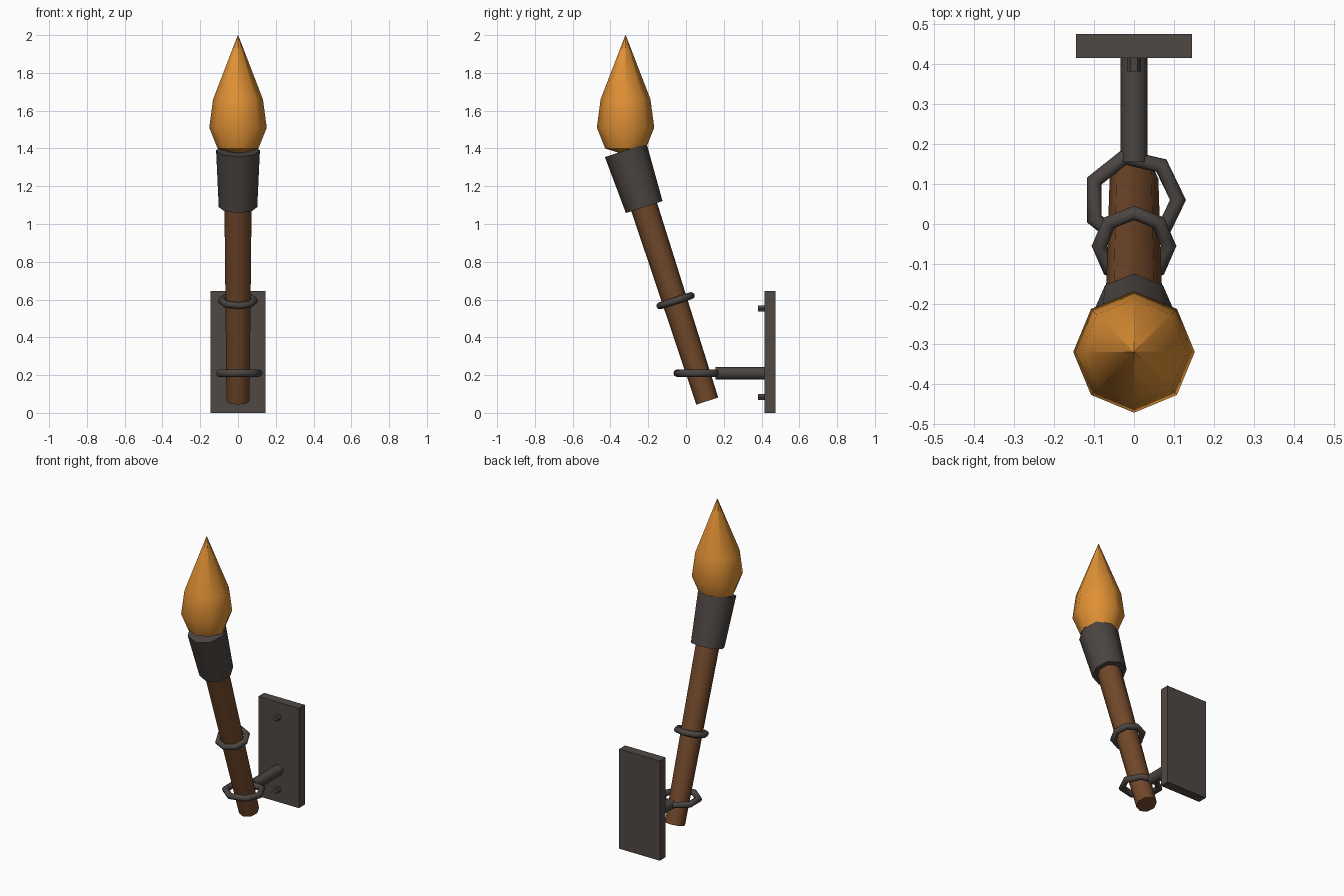
import bpy, math
from math import sin, cos, pi, radians
from mathutils import Matrix, Vector

if "Cube" in bpy.data.objects:
    bpy.data.objects.remove(bpy.data.objects["Cube"])

def mat(name, c):
    m = bpy.data.materials.new(name)
    m.diffuse_color = (*c, 1)
    m.use_nodes = True
    m.node_tree.nodes["Principled BSDF"].inputs["Base Color"].default_value = m.diffuse_color
    return m

IRON = mat("dark iron", (0.070, 0.059, 0.053))
PLATE = mat("plate iron", (0.080, 0.066, 0.056))
WOOD = mat("brown wood", (0.165, 0.065, 0.023))
FIRE = mat("flame orange", (0.74, 0.28, 0.035))

def make(name, verts, faces, material, matrix=Matrix(), smooth=True):
    me = bpy.data.meshes.new(name)
    me.from_pydata([matrix @ Vector(v) for v in verts], [], faces)
    me.materials.append(material)
    ob = bpy.data.objects.new(name, me)
    bpy.context.collection.objects.link(ob)
    bpy.ops.object.select_all(action='DESELECT')
    ob.select_set(True)
    bpy.context.view_layer.objects.active = ob
    if smooth:
        bpy.ops.object.shade_smooth_by_angle(angle=radians(50))
    return ob

def lathe(name, profile, sides, material, matrix=Matrix()):
    """Closed revolve of (radius, height) rings, capped at both ends."""
    v = [(r * cos(2*pi*i/sides), r * sin(2*pi*i/sides), z)
         for r, z in profile for i in range(sides)]
    f = [(k*sides + i, k*sides + (i+1) % sides,
          (k+1)*sides + (i+1) % sides, (k+1)*sides + i)
         for k in range(len(profile)-1) for i in range(sides)]
    n = len(profile) - 1
    f += [tuple(reversed(range(sides))), tuple(range(n*sides, (n+1)*sides))]
    return make(name, v, f, material, matrix)

def ring(name, major, minor, seg, sides, material, matrix):
    v = [((major + minor*cos(2*pi*j/sides)) * cos(2*pi*i/seg),
          (major + minor*cos(2*pi*j/sides)) * sin(2*pi*i/seg),
          minor * sin(2*pi*j/sides)) for i in range(seg) for j in range(sides)]
    f = [(i*sides + j, ((i+1) % seg)*sides + j,
          ((i+1) % seg)*sides + (j+1) % sides, i*sides + (j+1) % sides)
         for i in range(seg) for j in range(sides)]
    return make(name, v, f, material, matrix)

# Tilted frame running along the torch axis from the handle's lower end
LEAN = Matrix.Rotation(radians(18), 4, 'X')
AXIS = Matrix.Translation((0, 0.1125, 0.0625)) @ LEAN

# Wooden handle and iron cup
lathe("handle", [(0.061, 0), (0.073, 1.2)], 8, WOOD, AXIS)
lathe("cup", [(0.102, 1.08), (0.116, 1.396)], 8, IRON, AXIS)

# Upright flame
lathe("flame", [(0.03, 1.375), (0.108, 1.40), (0.152, 1.51), (0.132, 1.66), (0.001, 2.0)],
      8, FIRE, Matrix.Translation((0, -0.32, 0)))

# Band round the handle and level holding ring
ring("handle_band", 0.087, 0.019, 8, 8, IRON, Matrix.Translation((0, -0.055, 0.594)) @ LEAN)
ring("holder_ring", 0.110, 0.020, 7, 8, IRON, Matrix.Translation((0, 0.06, 0.21)))

# Wall bracket: arm, plate and two bolts
def along_y(y, z):
    return Matrix.Translation((0, y, z)) @ Matrix.Rotation(-pi/2, 4, 'X')

lathe("bracket_arm", [(0.034, 0), (0.034, 0.27)], 8, IRON, along_y(0.155, 0.21))
for label, z in (("lower", 0.085), ("upper", 0.552)):
    lathe(label + "_bolt", [(0.018, 0), (0.018, 0.05)], 6, IRON, along_y(0.382, z))

box = [(x, y, z) for x in (-0.145, 0.145) for y in (0.415, 0.475) for z in (0, 0.645)]
make("wall_plate", box, [(0, 1, 3, 2), (4, 6, 7, 5), (0, 4, 5, 1),
                         (2, 3, 7, 6), (0, 2, 6, 4), (1, 5, 7, 3)], PLATE, smooth=False)
